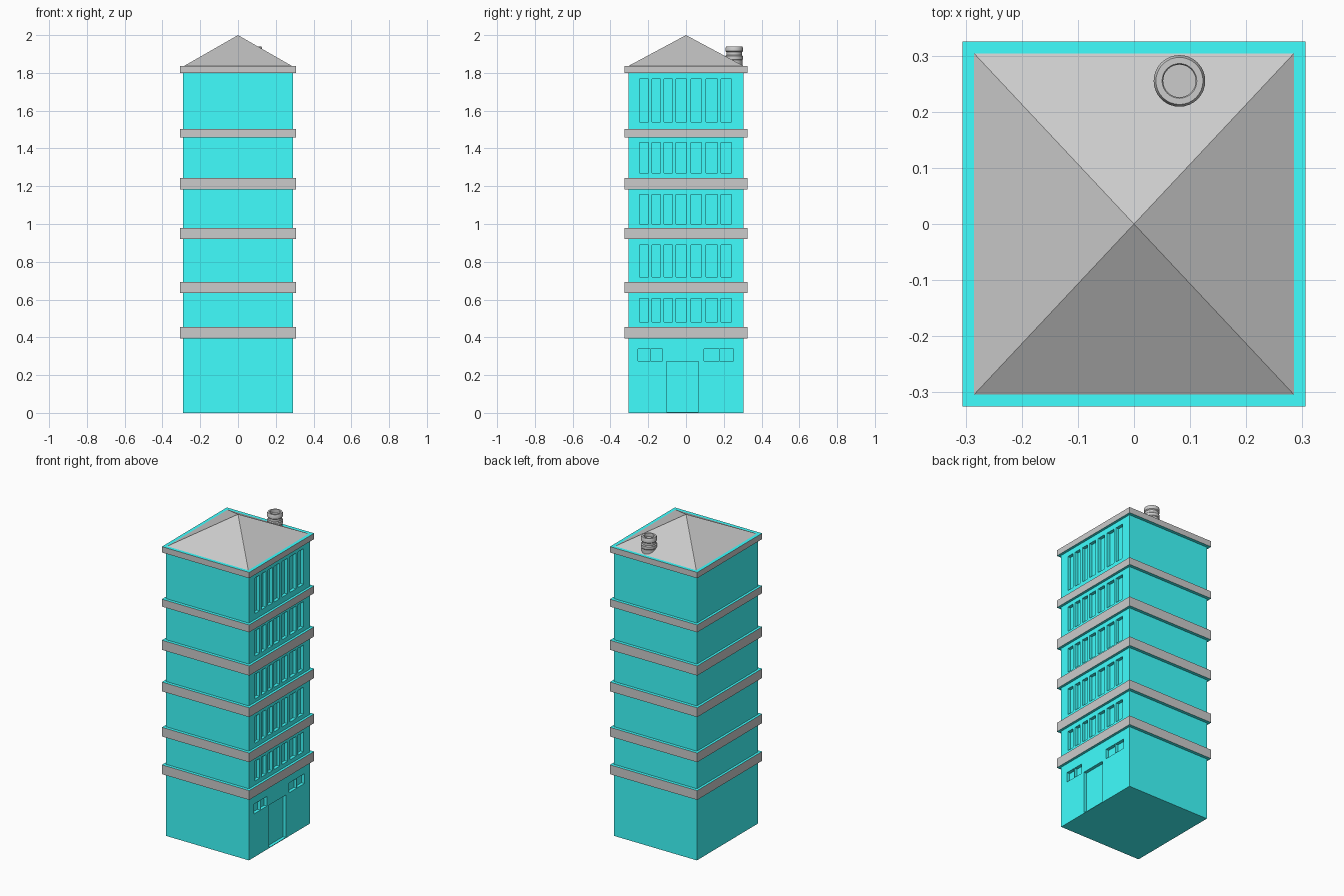
import bpy, bmesh, math
from mathutils import Matrix, Vector

if "Cube" in bpy.data.objects:
    bpy.data.objects.remove(bpy.data.objects["Cube"])

HX, HY = 0.29, 0.305          # wall half sizes
BX, BY = 0.306, 0.325         # ledge half sizes
DEPTH = 0.02                  # window and door recess

cyan = bpy.data.materials.new("cyan_wall")
cyan.diffuse_color = (0.05, 1.0, 1.0, 1)
cyan.use_nodes = True
cyan.node_tree.nodes["Principled BSDF"].inputs["Base Color"].default_value = cyan.diffuse_color
grey = bpy.data.materials.new("grey_trim")
grey.diffuse_color = (0.8, 0.8, 0.8, 1)
grey.use_nodes = True
grey.node_tree.nodes["Principled BSDF"].inputs["Base Color"].default_value = grey.diffuse_color


def add_box(bm, x, y, z):
    """Add a box spanning the (min, max) pairs x, y, z."""
    mid = Vector([(a + b) / 2 for a, b in (x, y, z)])
    size = [b - a for a, b in (x, y, z)]
    bmesh.ops.create_cube(bm, size=1, matrix=Matrix.Translation(mid) @ Matrix.Diagonal((*size, 1)))


def finish(bm, name, *mats):
    bmesh.ops.recalc_face_normals(bm, faces=bm.faces[:])
    me = bpy.data.meshes.new(name)
    bm.to_mesh(me)
    bm.free()
    for m in mats:
        me.materials.append(m)
    ob = bpy.data.objects.new(name, me)
    bpy.context.collection.objects.link(ob)
    return ob


# Main walls
bm = bmesh.new()
add_box(bm, (-HX, HX), (-HY, HY), (0, 1.81))
walls = finish(bm, "tower_walls", cyan)

# Recesses on the right side: window rows, entrance door, small paired windows
columns = [(-0.246, -0.198), (-0.18, -0.135), (-0.116, -0.071), (-0.053, 0.003),
           (0.026, 0.082), (0.106, 0.167), (0.185, 0.241)]
rows = [(0.48, 0.605), (0.719, 0.889), (1.0, 1.156), (1.271, 1.432), (1.541, 1.767)]
openings = [(c, r) for r in rows for c in columns]
openings.append(((-0.103, 0.066), (0.004, 0.273)))
for pane in [(-0.254, -0.191), (-0.187, -0.124), (0.095, 0.174), (0.178, 0.251)]:
    openings.append((pane, (0.275, 0.337)))
bm = bmesh.new()
for y, z in openings:
    add_box(bm, (HX - DEPTH, HX + 0.05), y, z)
cutter = finish(bm, "opening_cutter", cyan)
cutter.hide_render = True

cut = walls.modifiers.new("openings", 'BOOLEAN')
cut.operation = 'DIFFERENCE'
cut.solver = 'EXACT'
cut.object = cutter
bpy.context.view_layer.objects.active = walls
bpy.ops.object.modifier_apply(modifier=cut.name)
bpy.data.objects.remove(cutter)

# Ledges between floors: grey edges, cyan top and underside
ledges = [(0.395, 0.454), (0.634, 0.692), (0.92, 0.979),
          (1.183, 1.244), (1.457, 1.504), (1.80, 1.837)]
for i, z in enumerate(ledges, 1):
    bm = bmesh.new()
    add_box(bm, (-BX, BX), (-BY, BY), z)
    bm.normal_update()
    for f in bm.faces:
        f.material_index = 0 if abs(f.normal.z) > 0.5 else 1
    finish(bm, f"ledge_{i}", cyan, grey)

# Pyramid roof
bm = bmesh.new()
base = [bm.verts.new((sx * 0.285, sy * 0.304, 1.837)) for sx, sy in ((-1, -1), (1, -1), (1, 1), (-1, 1))]
apex = bm.verts.new((0, 0, 2.0))
bm.faces.new(base[::-1])
for i in range(4):
    bm.faces.new((base[i], base[(i + 1) % 4], apex))
finish(bm, "roof")

# Round chimney: turned profile with collars and a hollow top
profile = [(0, 1.837), (0.043, 1.837), (0.043, 1.868), (0.046, 1.872), (0.046, 1.89),
           (0.041, 1.895), (0.041, 1.91), (0.046, 1.915), (0.046, 1.932),
           (0.042, 1.94), (0.031, 1.94), (0.029, 1.937), (0.029, 1.92), (0, 1.92)]
bm = bmesh.new()
pts = [bm.verts.new((r, 0, z)) for r, z in profile]
edges = [bm.edges.new(p) for p in zip(pts, pts[1:])]
bmesh.ops.spin(bm, geom=pts + edges, axis=(0, 0, 1), cent=(0, 0, 0),
               angle=math.tau, steps=32, use_merge=True)
bmesh.ops.remove_doubles(bm, verts=bm.verts[:], dist=1e-5)
chimney = finish(bm, "chimney")
chimney.location = (0.081, 0.255, 0)
bpy.ops.object.select_all(action='DESELECT')
chimney.select_set(True)
bpy.context.view_layer.objects.active = chimney
bpy.ops.object.shade_smooth_by_angle(angle=math.radians(30))
